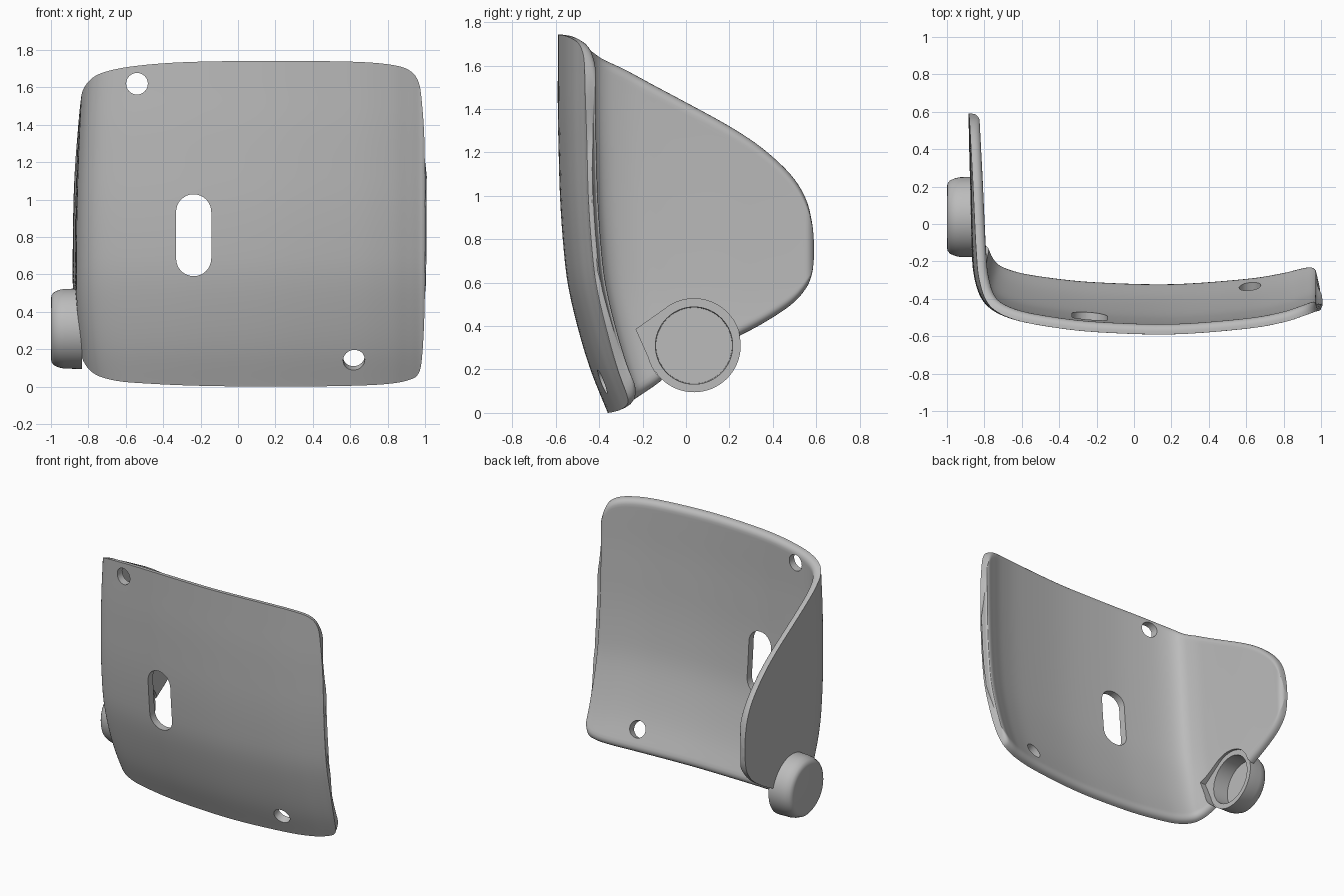
import bpy, bmesh, math
from mathutils import Vector, Matrix

if "Cube" in bpy.data.objects:
    bpy.data.objects.remove(bpy.data.objects["Cube"], do_unlink=True)

grey = bpy.data.materials.new("plain grey")
grey.use_nodes = True
grey.diffuse_color = (0.5, 0.5, 0.5, 1)
grey.node_tree.nodes["Principled BSDF"].inputs["Base Color"].default_value = grey.diffuse_color

THICK = 0.055
ROWS, STEPS = 44, 5

# Front curve of the plate: depth at equal height steps
LEAN_STEP = 0.2
LEAN = [-.36, -.44, -.5, -.545, -.567, -.58, -.586, -.59, -.59, -.59]

# Plan of the bent sheet: x, y at the top, share of lean, upper edge, lower edge
PLAN = [
    (1, -.46, 1, 1.0, .65), (.997, -.46, 1, 1.3, .4), (.985, -.465, 1, 1.5, .17),
    (.965, -.47, 1, 1.63, .07), (.91, -.49, 1, 1.695, .035), (.8, -.525, 1, 1.724, .015),
    (.6, -.56, 1, 1.738, .005), (.2, -.59, 1, 1.742, 0), (-.2, -.578, 1, 1.738, .005),
    (-.45, -.55, 1, 1.725, .015), (-.65, -.51, 1, 1.7, .03), (-.77, -.46, 1, 1.67, .055),
    (-.83, -.39, 1, 1.63, .09), (-.86, -.28, .9, 1.58, .14), (-.868, -.15, .6, 1.51, .195),
    (-.872, 0, .3, 1.43, .23), (-.876, .2, .1, 1.32, .335), (-.88, .35, 0, 1.22, .41),
    (-.883, .48, 0, 1.1, .495), (-.884, .55, 0, .99, .57), (-.884, .58, 0, .88, .64),
    (-.884, .59, 0, .78, .72)]


def spline(keys, t):
    """Smooth value along a list of equally spaced keys."""
    i = max(0, min(int(t), len(keys) - 2))
    f = t - i
    b, c = keys[i], keys[i + 1]
    a = keys[i - 1] if i else b * 2 - c
    d = keys[i + 2] if i + 2 < len(keys) else c * 2 - b
    return b + (c - a) * (f / 2) + (a * 2 - b * 5 + c * 4 - d) * (f * f / 2) \
        + (b * 3 - a - c * 3 + d) * (f ** 3 / 2)


def finish(bm, name):
    bmesh.ops.recalc_face_normals(bm, faces=bm.faces)
    mesh = bpy.data.meshes.new(name)
    bm.to_mesh(mesh)
    bm.free()
    mesh.materials.append(grey)
    ob = bpy.data.objects.new(name, mesh)
    bpy.context.collection.objects.link(ob)
    return ob


def shade(ob, angle):
    bpy.ops.object.select_all(action='DESELECT')
    ob.select_set(True)
    bpy.context.view_layer.objects.active = ob
    bpy.ops.object.shade_smooth_by_angle(angle=math.radians(angle))


def bent_shell():
    """Sheet wrapped round one corner, thinned to a soft lip on its inner rim."""
    columns = [Vector(p) for p in PLAN]
    count = (len(columns) - 1) * STEPS + 1
    bm = bmesh.new()
    outer, rim = [], []
    for i in range(count):
        x0, y0, share, top, low = spline(columns, i / STEPS)
        bend = max(0, min(1, (-x0 - .6) / .25))
        line, gaps = [], []
        for j in range(ROWS + 1):
            z = low + (top - low) * (1 - math.cos(math.pi * j / ROWS)) / 2
            y = y0 + share * (spline(LEAN, z / LEAN_STEP) - LEAN[-1])
            x = x0 + bend * (.03 if z > .6 else .15) * (z - .6) ** 2
            line.append(bm.verts.new((x, y, z)))
            gaps.append(max(0, min(z - low, top - z, 1 - x0, .59 - y)))
        outer.append(line)
        rim.append(gaps)

    def skin(g):
        for i in range(count - 1):
            for j in range(ROWS):
                bm.faces.new((g[i][j], g[i + 1][j], g[i + 1][j + 1], g[i][j + 1]))

    skin(outer)
    bm.normal_update()
    inner = []
    for line, gaps in zip(outer, rim):
        row = []
        for v, gap in zip(line, gaps):
            k = 1 - min(1, gap / .04)
            full = .3 + .7 * math.sqrt(1 - k * k)
            row.append(bm.verts.new(v.co + v.normal * THICK * full))
        inner.append(row)
    skin(inner)

    def border(g):
        return g[0] + [c[-1] for c in g[1:-1]] + g[-1][::-1] + [c[0] for c in g[-2:0:-1]]

    a, b = border(outer), border(inner)
    for k in range(len(a)):
        n = (k + 1) % len(a)
        bm.faces.new((a[k], a[n], b[n], b[k]))
    return finish(bm, "bent_shell")


def arc(cx, cy, r, start, end, n):
    return [(cx + r * math.cos(math.radians(start + (end - start) * k / n)),
             cy + r * math.sin(math.radians(start + (end - start) * k / n))) for k in range(n + 1)]


def prism(name, outline, depth, matrix):
    """Extrude a flat outline along its own z and place it."""
    bm = bmesh.new()
    face = bm.faces.new([bm.verts.new((u, v, 0)) for u, v in outline])
    new = bmesh.ops.extrude_face_region(bm, geom=[face])["geom"]
    bmesh.ops.translate(bm, vec=(0, 0, depth),
                        verts=[g for g in new if isinstance(g, bmesh.types.BMVert)])
    bm.transform(matrix)
    ob = finish(bm, name)
    ob.hide_render = True
    return ob


def cut(ob, cutters):
    for c in cutters:
        mod = ob.modifiers.new("cut", 'BOOLEAN')
        mod.operation, mod.solver, mod.object = 'DIFFERENCE', 'EXACT', c
    graph = bpy.context.evaluated_depsgraph_get()
    mesh = bpy.data.meshes.new_from_object(ob.evaluated_get(graph))
    ob.modifiers.clear()
    ob.data = mesh
    for c in cutters:
        bpy.data.objects.remove(c, do_unlink=True)


def through_y(x, y, z, tilt=0):
    """Outline x, y become x, z; the extrusion runs backwards."""
    return Matrix.Translation((x, y, z)) @ Matrix.Rotation(math.radians(90 + tilt), 4, 'X')


# Outline u, v become y, z; the extrusion runs along x
ALONG_X = Matrix(((0, 0, 1, 0), (1, 0, 0, 0), (0, 1, 0, 0), (0, 0, 0, 1)))
CY, CZ, RIM = .037, .31, -.835

shell = bent_shell()
circle = arc(0, 0, .058, 0, 360, 32)[:-1]
slot = arc(0, .125, .094, 0, 180, 16) + arc(0, -.125, .094, 180, 360, 16)
bore = arc(CY, CZ, .2, 0, 360, 48)[:-1]
pointer = arc(CY, CZ, .216, -165, 130, 48) + [(-.23, .385)]
cut(shell, [
    prism("top_hole", circle, .5, through_y(-.54, -.25, 1.62)),
    prism("slot_hole", slot, .5, through_y(-.237, -.25, .81)),
    prism("low_hole", circle, .4, through_y(.62, -.17, .23, 22)),
    prism("cup_bore", bore, .3, Matrix.Translation((-.95, 0, 0)) @ ALONG_X),
    prism("pointer_recess", pointer, .2, Matrix.Translation((RIM, 0, 0)) @ ALONG_X)])
shade(shell, 35)

# Round cup on the outside of the side wall, open towards the inside
bm = bmesh.new()
profile = [(-1, 0), (-1, .165), (-.996, .18), (-.984, .196), (-.955, .208), (-.93, .213),
           (RIM, .215), (RIM, .178), (-.955, .175), (-.955, 0)]
edges = [bm.verts.new((x, CY, CZ + r)) for x, r in profile]
for p, q in zip(edges, edges[1:]):
    bm.edges.new((p, q))
bmesh.ops.spin(bm, geom=bm.verts[:] + bm.edges[:], cent=(0, CY, CZ), axis=(1, 0, 0),
               angle=math.tau, steps=64, use_merge=True)
bmesh.ops.remove_doubles(bm, verts=bm.verts, dist=.0001)
shade(finish(bm, "side_cup"), 40)
